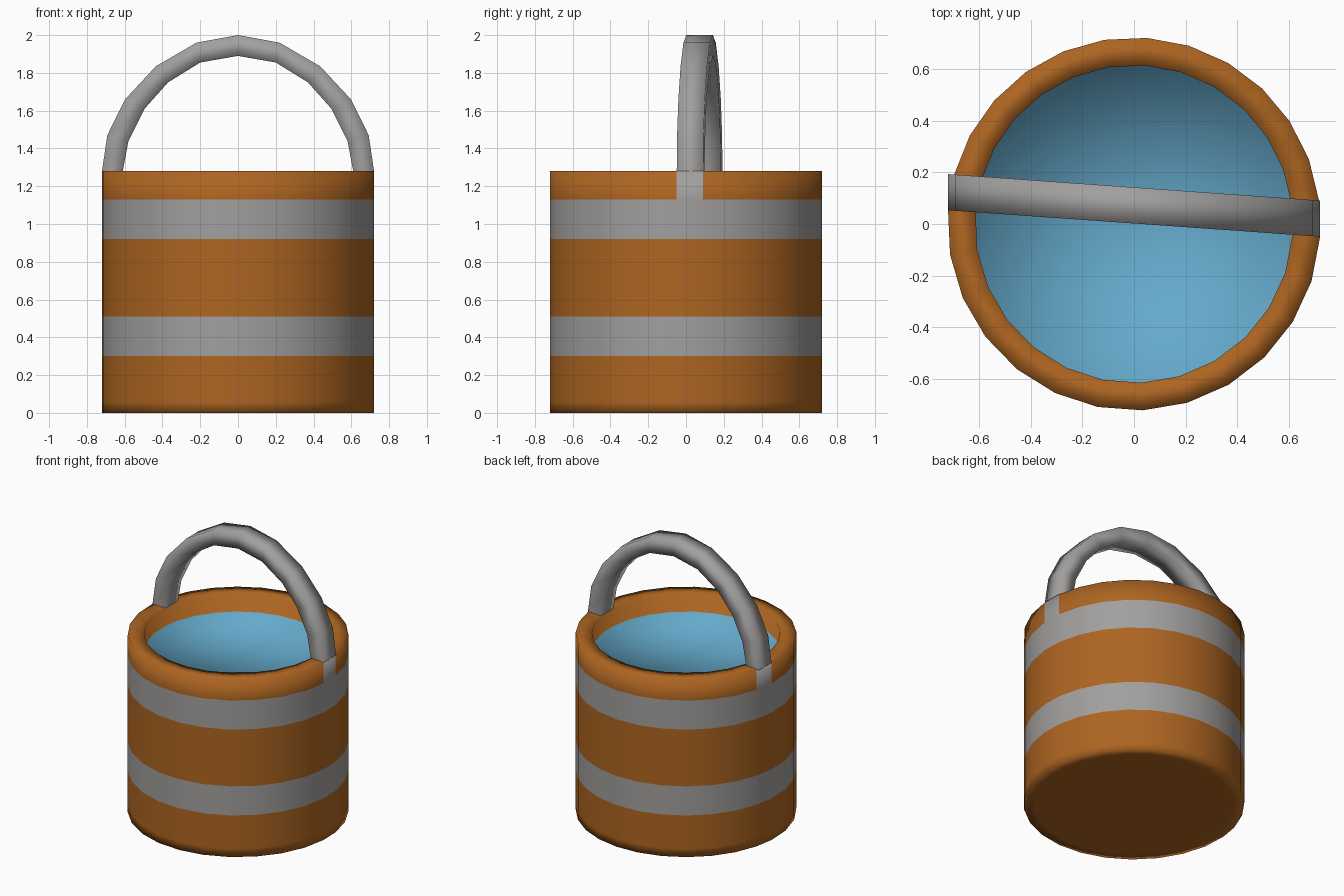
import bpy, bmesh
from math import sin, cos, radians

if "Cube" in bpy.data.objects:
    bpy.data.objects.remove(bpy.data.objects["Cube"])


def material(name, color):
    m = bpy.data.materials.new(name)
    m.diffuse_color = (*color, 1)
    m.use_nodes = True
    m.node_tree.nodes["Principled BSDF"].inputs["Base Color"].default_value = m.diffuse_color
    return m


WOOD = material("wood_orange", (0.42, 0.13, 0.015))
METAL = material("metal_grey", (0.36, 0.35, 0.34))
WATER = material("water_blue", (0.13, 0.40, 0.60))


def finish(bm, name, mats):
    bmesh.ops.recalc_face_normals(bm, faces=bm.faces)
    for f in bm.faces:
        f.smooth = True
    me = bpy.data.meshes.new(name)
    bm.to_mesh(me)
    bm.free()
    for m in mats:
        me.materials.append(m)
    ob = bpy.data.objects.new(name, me)
    bpy.context.collection.objects.link(ob)
    return ob


# Rim angles: one narrow side under each handle end, even sides between
def steps(a, b, n):
    return [radians(a + (b - a) * i / n) for i in range(n)]


R, RI, TOP, LEVEL = 0.722, 0.615, 1.28, 1.15
N_BACK, N_FRONT = 12, 13
angles = [radians(-4)] + steps(7.2, 164.8, N_BACK) + steps(164.8, 175.6, 1) + steps(175.6, 356, N_FRONT)
N = len(angles)
STRAPS = (0, N_BACK + 1)

# Bucket: lathed profile, coloured per ring
profile = [(0.65, 0), (R, 0), (R, 0.06), (R, 0.30), (R, 0.51), (R, 0.92), (R, 1.13),
           (R, TOP), (RI, TOP), (RI, LEVEL)]
BANDS = (3, 5)
bm = bmesh.new()
rings = [[bm.verts.new((r * cos(a), r * sin(a), z)) for a in angles] for r, z in profile]
for k in range(len(rings) - 1):
    for i in range(N):
        j = (i + 1) % N
        f = bm.faces.new((rings[k][i], rings[k][j], rings[k + 1][j], rings[k + 1][i]))
        if k in BANDS or (k == 6 and i in STRAPS):
            f.material_index = 1

# Underside and water surface
for ring, z, mat in ((rings[0], 0, 0), (rings[-1], LEVEL, 2)):
    c = bm.verts.new((0, 0, z))
    for i in range(N):
        bm.faces.new((ring[i], ring[(i + 1) % N], c)).material_index = mat
finish(bm, "bucket", (WOOD, METAL, WATER))

# Handle: four-sided arch, slightly skewed across the bucket
outer = [(0.72, 1.28), (0.692, 1.47), (0.598, 1.66), (0.435, 1.835), (0.22, 1.96), (0, 2.0)]
inner = [(0.61, 1.28), (0.58, 1.44), (0.495, 1.61), (0.37, 1.75), (0.20, 1.855), (0, 1.89)]


def arch(pts):
    return pts + [(-x, z) for x, z in reversed(pts[:-1])]


bm = bmesh.new()
prev = None
for (xo, zo), (xi, zi) in zip(arch(outer), arch(inner)):
    yo, yi = 0.072 - 0.071 * xo, 0.072 - 0.071 * xi
    ring = [bm.verts.new(p) for p in ((xo, yo - 0.07, zo), (xo, yo + 0.07, zo),
                                      (xi, yi + 0.07, zi), (xi, yi - 0.07, zi))]
    if prev:
        for i in range(4):
            j = (i + 1) % 4
            bm.faces.new((prev[i], prev[j], ring[j], ring[i]))
    prev = ring
finish(bm, "handle", (METAL,))
